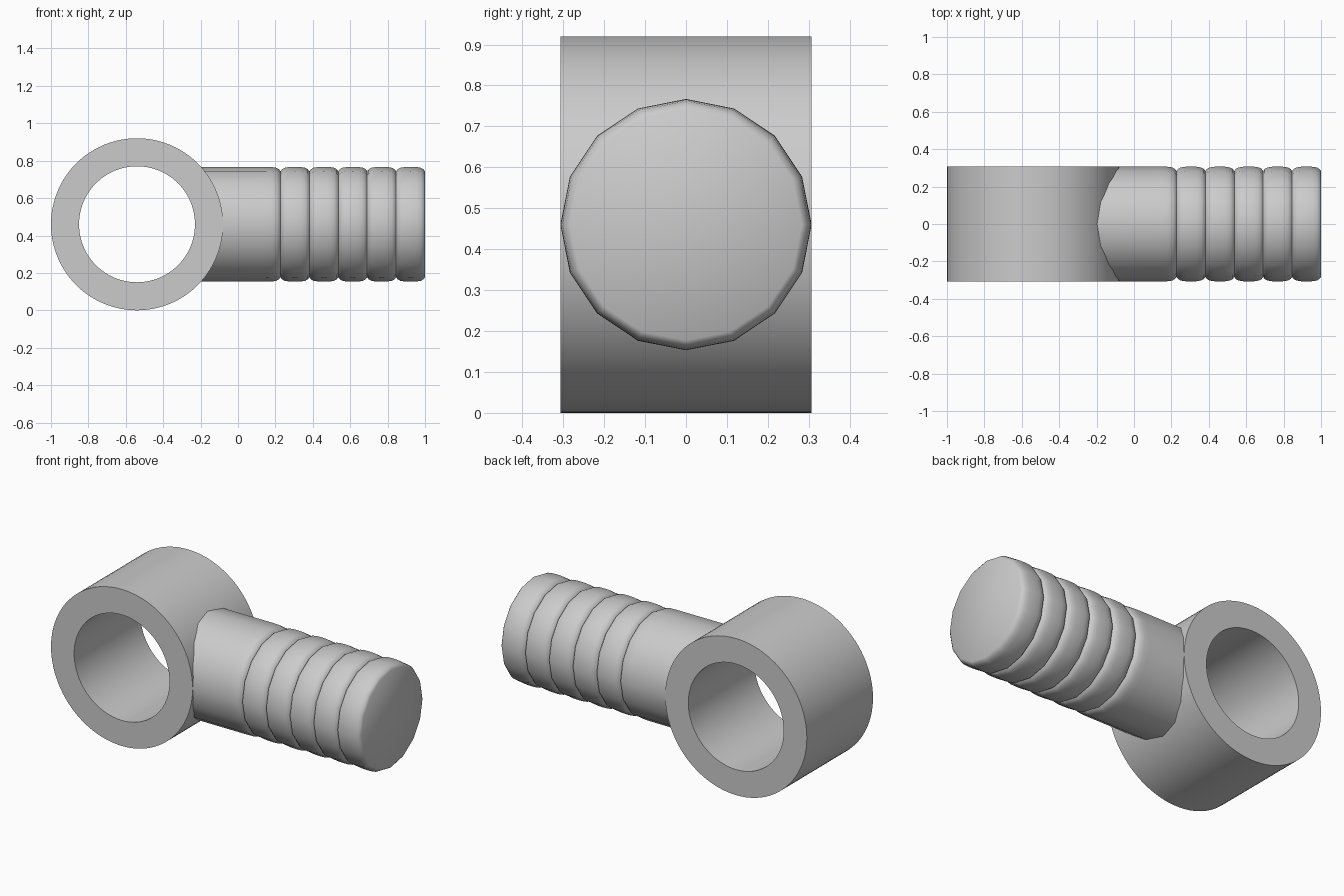
import bpy
import math
from mathutils import Matrix

cube = bpy.data.objects.get("Cube")
if cube:
    bpy.data.objects.remove(cube, do_unlink=True)

grey = bpy.data.materials.new("plain_grey")
grey.use_nodes = True
colour = (0.6, 0.6, 0.6, 1)
grey.diffuse_color = colour
grey.node_tree.nodes["Principled BSDF"].inputs["Base Color"].default_value = colour

RADIUS = 0.307      # shaft radius and half width of the eye
CENTRE_Z = 0.46


def lathe(name, profile, sides, matrix, closed=False, angle=35):
    """Spin (distance along axis, radius) points around local x."""
    verts, faces = [], []
    for along, radius in profile:
        for i in range(sides):
            a = math.tau * i / sides
            verts.append(matrix @ Matrix.Rotation(a, 3, 'X').to_4x4()
                         @ Matrix.Translation((along, 0, radius)).translation)
    count = len(profile)
    for j in range(count if closed else count - 1):
        k = (j + 1) % count
        for i in range(sides):
            n = (i + 1) % sides
            faces.append((j * sides + i, j * sides + n, k * sides + n, k * sides + i))
    if not closed:
        faces.append(tuple(reversed(range(sides))))
        faces.append(tuple(range((count - 1) * sides, count * sides)))
    mesh = bpy.data.meshes.new(name)
    mesh.from_pydata(verts, [], faces)
    mesh.materials.append(grey)
    obj = bpy.data.objects.new(name, mesh)
    bpy.context.collection.objects.link(obj)

    # Consistent outward normals and smooth sides with sharp rims
    bpy.ops.object.select_all(action='DESELECT')
    obj.select_set(True)
    bpy.context.view_layer.objects.active = obj
    bpy.ops.object.mode_set(mode='EDIT')
    bpy.ops.mesh.select_all(action='SELECT')
    bpy.ops.mesh.normals_make_consistent(inside=False)
    bpy.ops.object.mode_set(mode='OBJECT')
    bpy.ops.object.shade_smooth_by_angle(angle=math.radians(angle))
    return obj


# Round eye with an open bore running front to back
eye_matrix = Matrix.Translation((-0.54, 0, CENTRE_Z)) @ Matrix.Rotation(math.pi / 2, 4, 'Z')
lathe("eye_ring", [(-RADIUS, 0.46), (RADIUS, 0.46), (RADIUS, 0.31), (-RADIUS, 0.31)],
      96, eye_matrix, closed=True)

# Shaft: plain collar with a rounded end, then five rounded ribs
shoulder = [(0.0, 0.024), (0.008, 0.013), (0.022, 0.005), (0.045, 0.001)]
start, pitch, ribs = 0.227, 0.1546, 5
profile = [(-0.21, RADIUS), (0.15, RADIUS)]
profile += [(start - d, RADIUS - drop) for d, drop in reversed(shoulder)]
for r in range(ribs):
    x = start + r * pitch
    # the valley point is shared with the part before it
    profile += [(x + d, RADIUS - drop) for d, drop in shoulder[1:]]
    profile.append((x + pitch / 2, RADIUS))
    profile += [(x + pitch - d, RADIUS - drop) for d, drop in reversed(shoulder)]
lathe("ribbed_shaft", profile, 16, Matrix.Translation((0, 0, CENTRE_Z)), angle=40)
